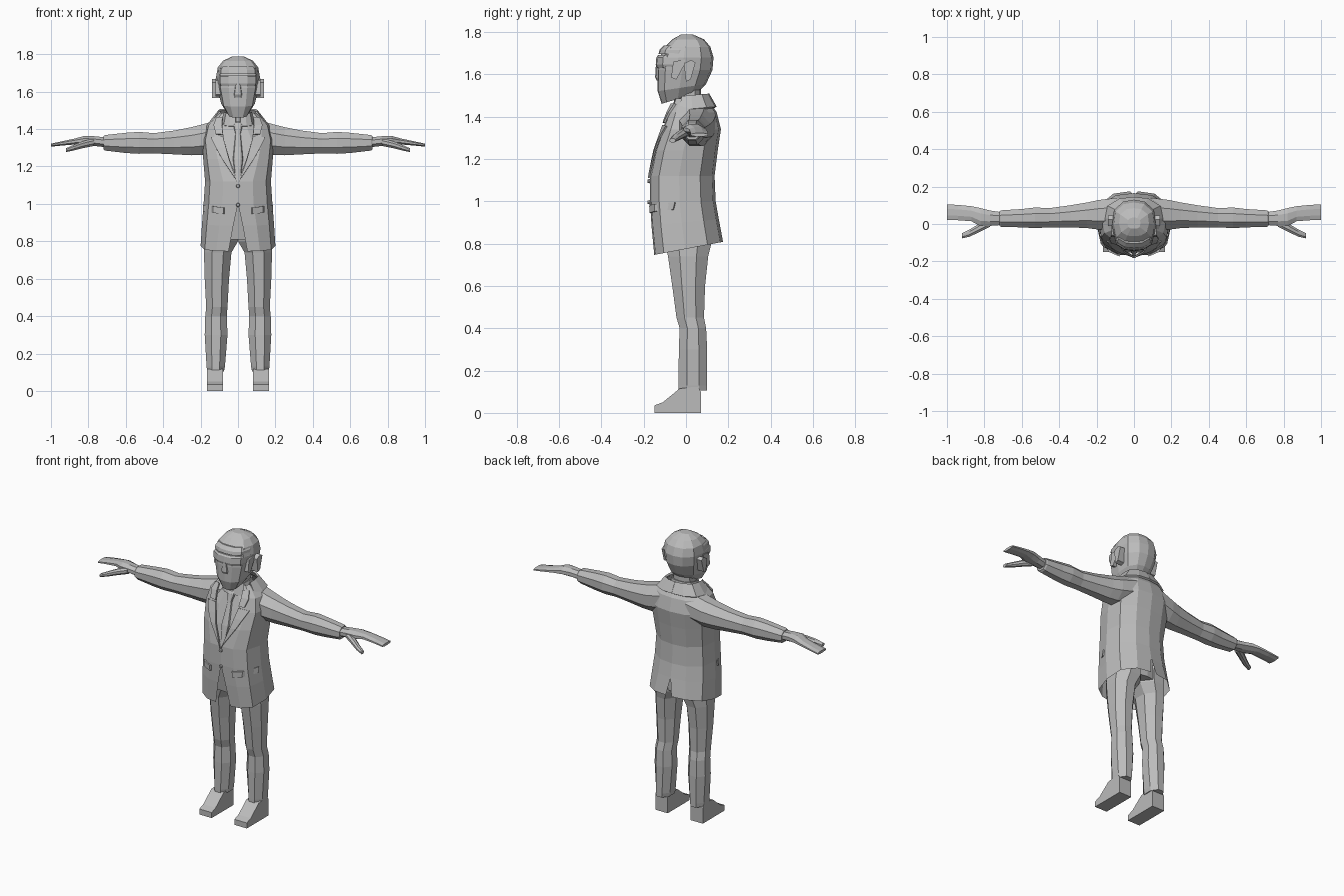
import bpy, bmesh, math
from mathutils import Vector
from mathutils.bvhtree import BVHTree

mat = bpy.data.materials.new("plain_grey")
mat.diffuse_color = (0.5, 0.5, 0.5, 1)


def finish(name, bm, mirror=True, thick=0):
    me = bpy.data.meshes.new(name)
    bm.to_mesh(me)
    me.materials.append(mat)
    ob = bpy.data.objects.new(name, me)
    bpy.context.collection.objects.link(ob)
    if thick:
        s = ob.modifiers.new("Thickness", 'SOLIDIFY')
        s.thickness, s.offset = thick, 0
    if mirror:
        m = ob.modifiers.new("Mirror", 'MIRROR')
        m.merge_threshold = 0.0005
    return ob


def loft(name, rings, closed=True, cap=True, mirror=True, thick=0):
    """Skin a list of equal-length rings; returns the bmesh."""
    bm = bmesh.new()
    vs = [[bm.verts.new(p) for p in r] for r in rings]
    n = len(vs[0])
    for a, b in zip(vs, vs[1:]):
        for i in range(n if closed else n - 1):
            j = (i + 1) % n
            bm.faces.new((a[i], a[j], b[j], b[i]))
    if cap:
        bm.faces.new(vs[0][::-1])
        bm.faces.new(vs[-1])
    finish(name, bm, mirror, thick)
    return bm


SHAPE = [(0, -1), (.45, -.96), (.85, -.72), (1, -.1), (.92, .55), (.5, .92), (0, 1)]


def half(z, w, f, b, gap=0, tilt=0, vent=0):
    """Half cross-section from front centre round to back centre."""
    c, h = (f + b) / 2, (b - f) / 2
    pts = []
    for k, s in SHAPE:
        g = gap if s < -.5 else (vent if s > .9 else 0)
        y = c + h * s
        pts.append((g + (w - g) * k, y, z + tilt * y))
    return pts


def oct_z(z, x0, x1, y0, y1):
    """Eight-sided section, flat on its four main sides."""
    r = 1 / math.cos(math.pi / 8)
    return [((x0 + x1) / 2 + (x1 - x0) / 2 * r * math.cos(a),
             (y0 + y1) / 2 + (y1 - y0) / 2 * r * math.sin(a), z)
            for a in (math.pi / 8 + i * math.pi / 4 for i in range(8))]


def oct_x(x, y0, y1, z0, z1):
    return [(x, p[0], p[1]) for p in oct_z(0, y0, y1, z0, z1)]


# Jacket: open at the lapels, front hem and rear vent
jacket = loft("jacket", [half(*r) for r in (
    (.775, .20, -.15, .175, .05, .19, .02),
    (.90, .192, -.163, .155, .025, .1),
    (1.0, .184, -.17, .14, 0),
    (1.12, .176, -.17, .135, 0),
    (1.24, .186, -.145, .15, .045),
    (1.34, .192, -.11, .165, .075),
    (1.42, .17, -.08, .145, .085),
    (1.465, .125, -.058, .115, .08),
    (1.485, .10, -.05, .10, .075))], closed=False, cap=False)
tree = BVHTree.FromBMesh(jacket)


def on_jacket(x, z, out):
    hit = tree.ray_cast(Vector((x, -1, z)), Vector((0, 1, 0)))[0]
    if hit is None:
        hit = tree.find_nearest(Vector((x, -.1, z)))[0]
    return (x, hit.y - out, z)


def strip(name, lower, upper, out, thick):
    loft(name, [[on_jacket(x, z, out) for x, z in lower],
                [on_jacket(x, z, out) for x, z in upper]],
         closed=False, cap=False, thick=thick)


# Lapels, upper collar and pocket flaps lying on the jacket
strip("lapel", [(.003, 1.11), (.048, 1.24), (.064, 1.30), (.08, 1.36)],
      [(.012, 1.13), (.088, 1.245), (.118, 1.30), (.145, 1.355)], .006, .008)
strip("collar_front", [(.08, 1.37), (.085, 1.42), (.082, 1.46)],
      [(.118, 1.372), (.13, 1.42), (.115, 1.46)], .008, .01)
strip("pocket_flap", [(.075, .945), (.13, .952), (.18, .96)],
      [(.075, .98), (.13, .987), (.18, .995)], .004, .014)

# Turned-down collar around the back of the neck
loft("collar_back", [half(1.43, .15, -.06, .14, .09, .1)[2:],
                     half(1.495, .10, -.04, .105, .07, .1)[2:]],
     closed=False, cap=False, thick=.012)

# Shirt, shirt collar, neck
loft("shirt", [half(*r) for r in (
    (.81, .15, -.12, .12), (1.0, .16, -.152, .12), (1.12, .155, -.155, .115),
    (1.24, .16, -.125, .13), (1.34, .16, -.09, .14), (1.44, .085, -.055, .09))])
loft("shirt_collar", [half(1.425, .085, -.068, .085, .012, .15),
                      half(1.49, .07, -.05, .075, .012, .15)],
     closed=False, cap=False, thick=.008)
loft("neck", [half(1.40, .065, -.045, .07), half(1.56, .06, -.05, .07)])

# Tie blade with knot
loft("tie", [half(z, w, f, f + .03) for z, w, f in (
    (1.10, .01, -.17), (1.24, .027, -.137), (1.375, .014, -.09))])
loft("tie_knot", [half(z, w, f, f + .04) for z, w, f in (
    (1.37, .013, -.095), (1.42, .025, -.08), (1.435, .02, -.07))])

# Two jacket buttons
for z in (1.095, .995):
    bm = bmesh.new()
    bmesh.ops.create_cone(bm, cap_ends=True, segments=8, radius1=.011,
                          radius2=.008, depth=.016)
    for v in bm.verts:
        v.co = Vector((v.co.x, -.174 - v.co.z, z + v.co.y))
    finish("button", bm, mirror=False)

# Sleeves
loft("sleeve", [oct_x(*r) for r in (
    (.09, -.03, .14, 1.28, 1.455), (.19, -.03, .128, 1.262, 1.425),
    (.25, -.022, .115, 1.26, 1.41), (.34, -.018, .10, 1.265, 1.392),
    (.45, -.018, .085, 1.27, 1.378), (.53, -.022, .088, 1.268, 1.385),
    (.60, -.018, .08, 1.272, 1.38), (.71, -.015, .073, 1.285, 1.368),
    (.72, -.01, .068, 1.292, 1.362))])

# Hand with fingers held flat, and a separate thumb
loft("hand", [oct_x(*r) for r in (
    (.70, -.005, .062, 1.302, 1.355), (.77, -.01, .072, 1.31, 1.362),
    (.82, -.012, .085, 1.315, 1.364), (.87, .015, .095, 1.318, 1.35),
    (.94, .02, .102, 1.312, 1.335), (1.0, .022, .105, 1.306, 1.322))])
loft("thumb", [oct_x(*r) for r in (
    (.77, -.015, .035, 1.31, 1.35), (.83, -.045, .0, 1.298, 1.335),
    (.88, -.068, -.03, 1.285, 1.315), (.92, -.077, -.05, 1.277, 1.297))])

# Trousers and shoes
loft("trouser_leg", [oct_z(*r) for r in (
    (.105, .075, .165, -.035, .10), (.13, .07, .168, -.035, .10),
    (.30, .056, .178, -.034, .10), (.40, .06, .175, -.03, .095),
    (.45, .056, .17, -.045, .085), (.60, .048, .178, -.065, .09),
    (.74, .035, .182, -.085, .105), (.80, .0, .178, -.10, .12),
    (.90, .0, .165, -.11, .12))])
SOLE = [(-.15, 0), (.07, 0), (.07, .10), (.055, .125), (-.03, .115), (-.11, .05), (-.15, .035)]
loft("shoe", [[(x, y, z) for y, z in SOLE] for x in (.08, .167)])

# Head, brow, eyewear band and nose
loft("head", [half(*r) for r in (
    (1.495, .055, -.115, .055, 0, .3), (1.54, .09, -.134, .095, 0, .15),
    (1.62, .11, -.134, .125), (1.68, .117, -.125, .13), (1.73, .108, -.10, .115),
    (1.765, .08, -.065, .085), (1.787, .035, -.025, .035))])
loft("eyewear", [half(z, w, f, .09) for z, w, f in (
    (1.63, .106, -.138), (1.645, .112, -.143), (1.68, .112, -.14), (1.69, .106, -.132))])
loft("brow", [half(z, w, f, .08) for z, w, f in (
    (1.695, .108, -.13), (1.715, .108, -.125), (1.735, .095, -.105))])
loft("nose", [half(z, w, f, -.11) for z, w, f in (
    (1.57, .02, -.138), (1.585, .022, -.146), (1.65, .012, -.142))])

# Ears and sideburns
EAR = [(.0, 1.565), (.022, 1.575), (.045, 1.655), (.025, 1.668), (-.01, 1.65)]
loft("ear", [[(x, y, z) for y, z in EAR] for x in (.095, .14)])
BURN = [(-.07, 1.585), (-.045, 1.575), (-.005, 1.65), (-.005, 1.67), (-.06, 1.66)]
loft("sideburn", [[(x, y, z) for y, z in BURN] for x in (.085, .12)])
